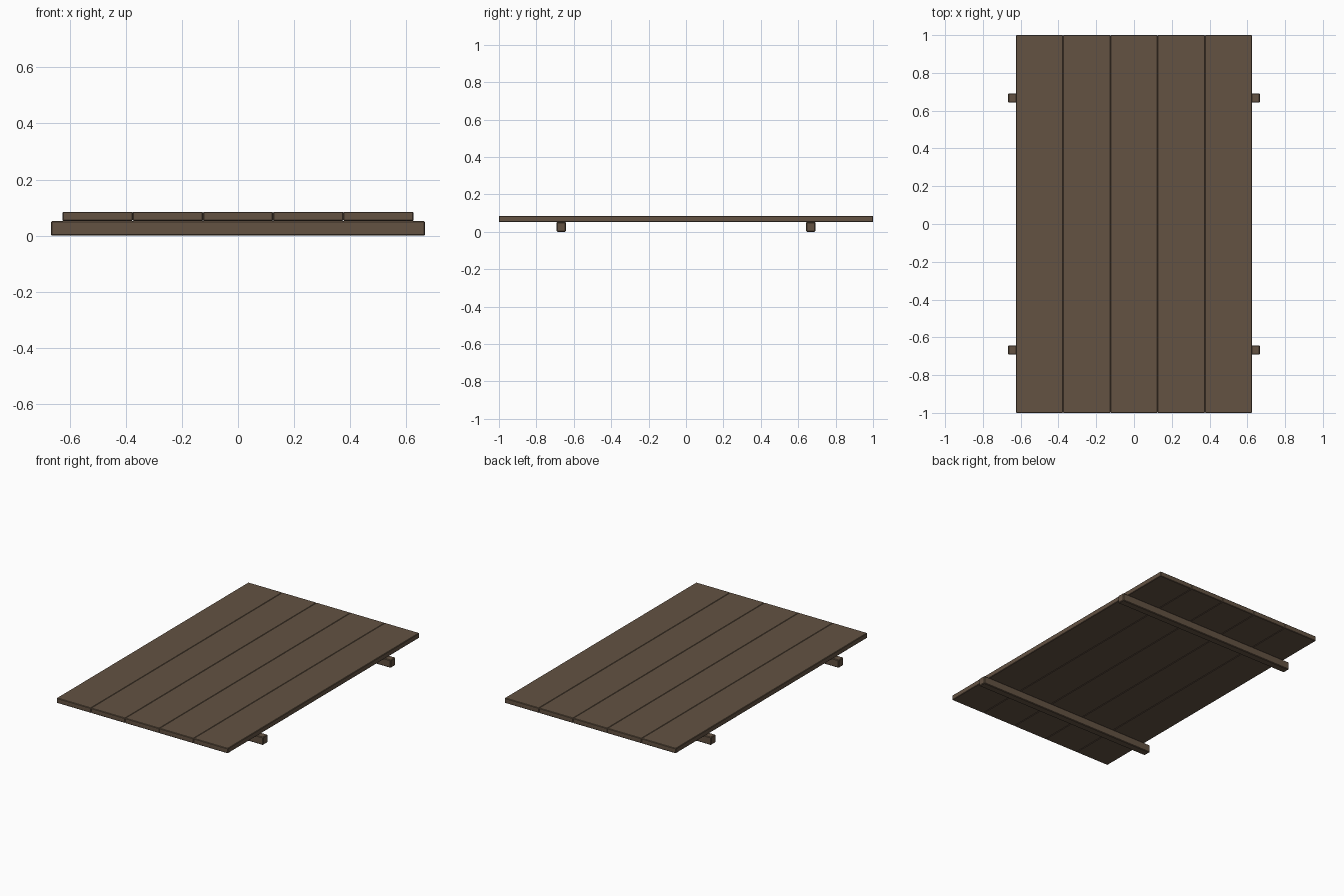
import bpy

if "Cube" in bpy.data.objects:
    bpy.data.objects.remove(bpy.data.objects["Cube"])

wood = bpy.data.materials.new("brown_wood")
wood.diffuse_color = (0.125, 0.085, 0.055, 1)
wood.use_nodes = True
wood.node_tree.nodes["Principled BSDF"].inputs["Base Color"].default_value = wood.diffuse_color


def beam(name, size, center, bevel):
    """Box with lightly chamfered edges."""
    bpy.ops.mesh.primitive_cube_add(size=1, location=center)
    ob = bpy.context.object
    ob.name = name
    ob.scale = size
    bpy.ops.object.transform_apply(location=False, rotation=False, scale=True)
    mod = ob.modifiers.new("chamfer", 'BEVEL')
    mod.width = bevel
    mod.segments = 1
    ob.data.materials.append(wood)
    return ob


BATTEN_H = 0.052
PLANK_T = 0.033
PLANK_W = 0.25

# Deck planks, side by side
for i in range(5):
    beam(f"plank_{i + 1}", (PLANK_W, 2.0, PLANK_T),
         ((i - 2) * PLANK_W, 0, BATTEN_H + PLANK_T / 2), 0.003)

# Cross battens underneath
for name, y in (("front_batten", -0.667), ("back_batten", 0.667)):
    beam(name, (1.333, 0.05, BATTEN_H), (0, y, BATTEN_H / 2), 0.004)
